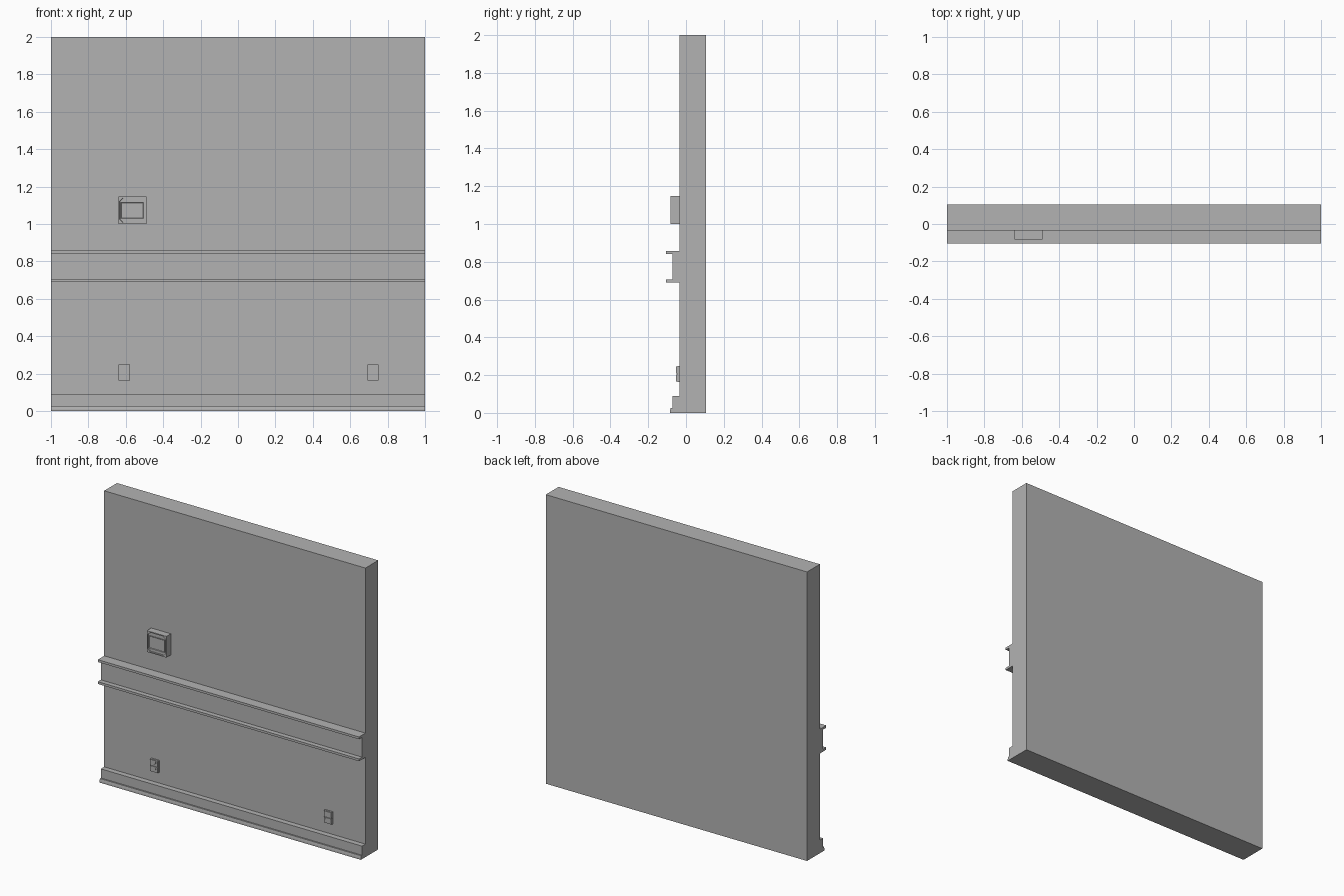
import bpy
import bmesh
import math

cube = bpy.data.objects.get("Cube")
if cube:
    bpy.data.objects.remove(cube, do_unlink=True)

grey = bpy.data.materials.new("plain grey")
grey.use_nodes = True
colour = (0.45, 0.45, 0.45, 1)
grey.diffuse_color = colour
grey.node_tree.nodes["Principled BSDF"].inputs["Base Color"].default_value = colour

WALL_FRONT = -0.035


def finish(name, bm):
    bmesh.ops.recalc_face_normals(bm, faces=bm.faces)
    mesh = bpy.data.meshes.new(name)
    bm.to_mesh(mesh)
    bm.free()
    mesh.materials.append(grey)
    obj = bpy.data.objects.new(name, mesh)
    bpy.context.collection.objects.link(obj)
    return obj


def add_box(bm, x, y, z):
    """Add a box from (low, high) ranges and return its front face."""
    verts = bmesh.ops.create_cube(bm, size=1)["verts"]
    for v in verts:
        for axis, (low, high) in enumerate((x, y, z)):
            v.co[axis] = low if v.co[axis] < 0 else high
    faces = {f for v in verts for f in v.link_faces}
    return min(faces, key=lambda f: f.calc_center_median().y)


def moulding(name, profile):
    """Run a (y, z) profile along the whole wall."""
    bm = bmesh.new()
    face = bm.faces.new([bm.verts.new((-1, y, z)) for y, z in profile])
    run = bmesh.ops.extrude_face_region(bm, geom=[face])["geom"]
    bmesh.ops.translate(bm, vec=(2, 0, 0),
                        verts=[g for g in run if isinstance(g, bmesh.types.BMVert)])
    return finish(name, bm)


# Wall slab
bm = bmesh.new()
add_box(bm, (-1, 1), (WALL_FRONT, 0.105), (0, 2))
finish("wall", bm)

# Chair rail with two projecting lips
moulding("chair_rail", [
    (WALL_FRONT, 0.69), (-0.105, 0.69), (-0.105, 0.706), (-0.072, 0.706),
    (-0.072, 0.842), (-0.105, 0.842), (-0.105, 0.858), (WALL_FRONT, 0.858)])

# Skirting board with a shoe at the floor
moulding("skirting_board", [
    (WALL_FRONT, 0), (-0.085, 0), (-0.085, 0.01), (-0.082, 0.027),
    (-0.072, 0.027), (-0.072, 0.09), (WALL_FRONT, 0.09)])

# Thermostat: housing with a recessed, chamfered opening
bm = bmesh.new()
front = add_box(bm, (-0.64, -0.49), (-0.083, WALL_FRONT), (1.0, 1.147))
bmesh.ops.inset_region(bm, faces=[front], thickness=0.01)
corners = list(front.verts)
bmesh.ops.bevel(bm, geom=corners, offset=0.018, affect='VERTICES', segments=1)
bm.faces.ensure_lookup_table()
opening = max((f for f in bm.faces if len(f.verts) == 8),
              key=lambda f: f.calc_area())
bmesh.ops.inset_region(bm, faces=[opening], thickness=0.001, depth=-0.008)
finish("thermostat_housing", bm)

# Thermostat screen
bm = bmesh.new()
front = add_box(bm, (-0.627, -0.505), (-0.081, -0.07), (1.03, 1.115))
bmesh.ops.inset_region(bm, faces=[front], thickness=0.004, depth=-0.003)
finish("thermostat_screen", bm)


# Double sockets: back plate, two raised faces with pin slots
def socket(name, x):
    bm = bmesh.new()
    add_box(bm, (x - 0.03, x + 0.03), (-0.046, WALL_FRONT), (0.163, 0.248))
    for z in (0.184, 0.227):
        add_box(bm, (x - 0.028, x + 0.028), (-0.052, -0.04), (z - 0.019, z + 0.019))
        for dx in (-0.012, 0.012):
            add_box(bm, (x + dx - 0.003, x + dx + 0.003),
                    (-0.0525, -0.05), (z - 0.002, z + 0.01))
        add_box(bm, (x - 0.004, x + 0.004), (-0.0525, -0.05), (z - 0.013, z - 0.007))
    finish(name, bm)


socket("right_socket", -0.608)
socket("left_socket", 0.722)
